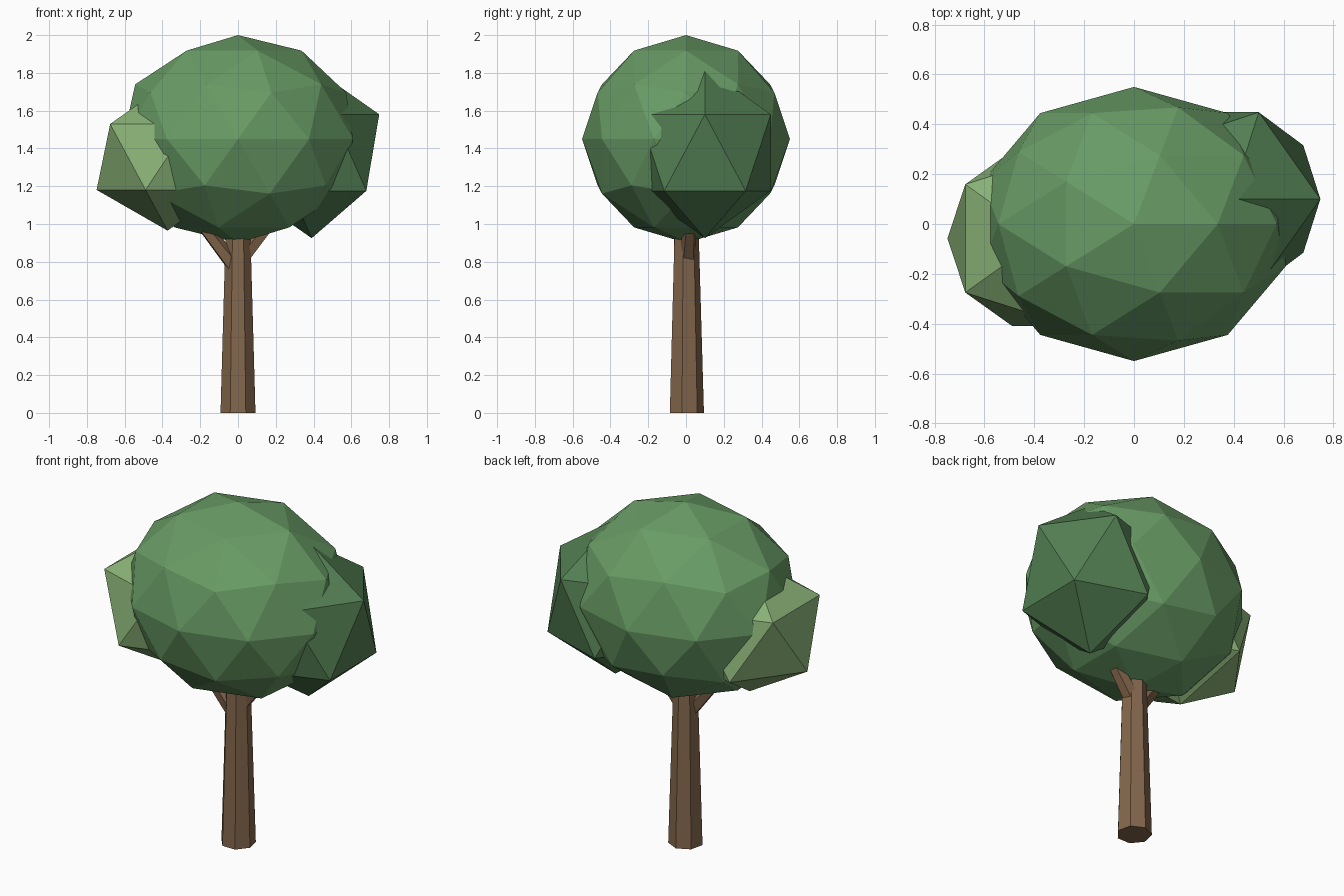
import bpy
from mathutils import Vector

if "Cube" in bpy.data.objects:
    bpy.data.objects.remove(bpy.data.objects["Cube"])


def material(name, rgb):
    m = bpy.data.materials.new(name)
    m.diffuse_color = (*rgb, 1)
    m.use_nodes = True
    m.node_tree.nodes["Principled BSDF"].inputs["Base Color"].default_value = m.diffuse_color
    return m


def finish(name, mat):
    ob = bpy.context.object
    ob.name = name
    ob.data.materials.append(mat)
    return ob


def foliage(name, subdivisions, centre, radii, mat):
    bpy.ops.mesh.primitive_ico_sphere_add(
        subdivisions=subdivisions, radius=1, location=centre, scale=radii)
    finish(name, mat)


def limb(name, start, end, r1, r2, sides, mat):
    a, b = Vector(start), Vector(end)
    d = b - a
    bpy.ops.mesh.primitive_cone_add(
        vertices=sides, radius1=r1, radius2=r2, depth=d.length, location=(a + b) / 2)
    ob = finish(name, mat)
    if d.x or d.y:
        ob.rotation_euler = d.to_track_quat('Z', 'Y').to_euler()


bark = material("bark", (0.23, 0.135, 0.072))
leaf_mid = material("leaf_mid", (0.14, 0.33, 0.13))
leaf_dark = material("leaf_dark", (0.085, 0.21, 0.085))
leaf_light = material("leaf_light", (0.25, 0.44, 0.18))

# Trunk and two branches reaching into the canopy
limb("trunk", (0, 0, 0), (0, 0, 1.1), 0.095, 0.063, 7, bark)
limb("right_branch", (0.02, 0.01, 0.82), (0.26, 0.03, 1.12), 0.045, 0.03, 5, bark)
limb("left_branch", (-0.02, -0.015, 0.78), (-0.27, -0.05, 1.10), 0.045, 0.03, 5, bark)

# Canopy: one large clump with a coarser clump on each side
foliage("main_canopy", 2, (0, 0, 1.45), (0.64, 0.55, 0.55), leaf_mid)
foliage("right_clump", 1, (0.39, 0.10, 1.378), (0.40, 0.41, 0.453), leaf_dark)
foliage("left_clump", 1, (-0.373, -0.058, 1.355), (0.42, 0.413, 0.39), leaf_light)
